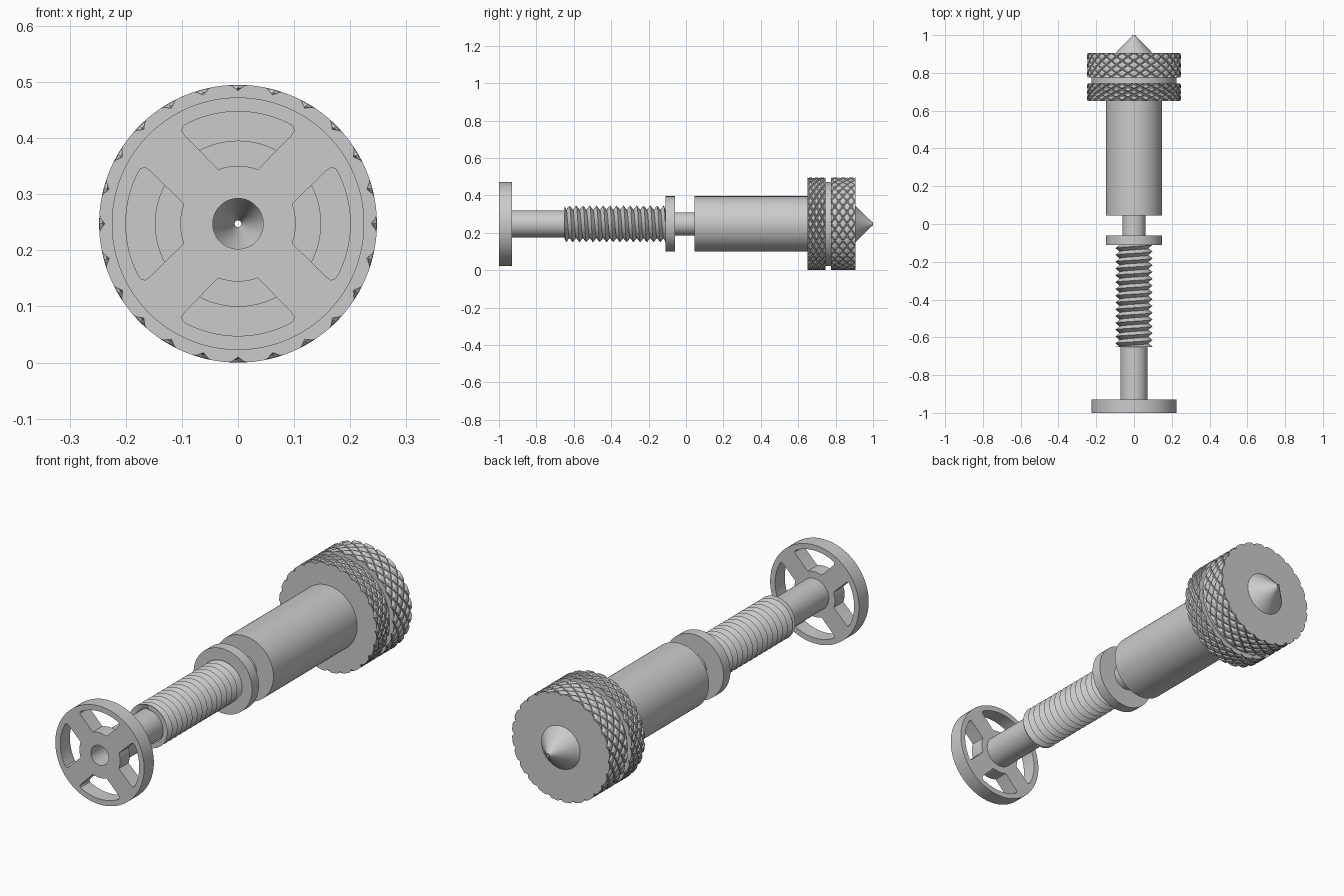
import bpy, bmesh, math
from math import sin, cos, pi, radians

if "Cube" in bpy.data.objects:
    bpy.data.objects.remove(bpy.data.objects["Cube"])

R = 0.2475            # largest radius, also the height of the axis
BORE = 0.045


def point(r, a, y):
    return (r * sin(a), y, R + r * cos(a))


def finish(obj, angle=30):
    bm = bmesh.new()
    bm.from_mesh(obj.data)
    bmesh.ops.remove_doubles(bm, verts=bm.verts, dist=1e-5)
    bmesh.ops.recalc_face_normals(bm, faces=bm.faces)
    bm.to_mesh(obj.data)
    bm.free()
    bpy.ops.object.select_all(action='DESELECT')
    obj.select_set(True)
    bpy.context.view_layer.objects.active = obj
    bpy.ops.object.shade_smooth_by_angle(angle=radians(angle))
    return obj


def make(name, verts, faces, angle=30):
    mesh = bpy.data.meshes.new(name)
    mesh.from_pydata(verts, [], faces)
    obj = bpy.data.objects.new(name, mesh)
    bpy.context.collection.objects.link(obj)
    return finish(obj, angle)


def lathe(name, profile, segs=96, dent=None):
    """Turn a closed (radius, y) outline around the long axis."""
    n = len(profile)
    verts, faces = [], []
    for j in range(segs):
        for i, (r, y) in enumerate(profile):
            verts.append(point(r - (dent(i, j) if dent else 0), 2 * pi * j / segs, y))
    for j in range(segs):
        k = (j + 1) % segs
        for i in range(n):
            m = (i + 1) % n
            faces.append((j * n + i, j * n + m, k * n + m, k * n + i))
    return make(name, verts, faces)


def knurl(name, y0, y1, count=24, periods=3, step=12, depth=0.01):
    """Ring with two crossing sets of helical V grooves."""
    rows = periods * step
    profile = [(R, y0 + (y1 - y0) * i / rows) for i in range(rows + 1)]
    profile += [(0.09, y1), (0.09, y0)]

    def dent(i, j):
        if i > rows:
            return 0
        t = min(abs(p / step - round(p / step)) for p in (j + i, j - i))
        return depth * max(0, 1 - t / 0.2)
    return lathe(name, profile, count * step, dent)


def thread(name, y0, y1, crest, root, turns, segs=64):
    """Continuous V thread, clipped flat at both ends."""
    pitch = (y1 - y0) / turns
    total = (turns + 2) * segs
    verts, faces = [], []
    for i in range(total):
        for r, shift in ((crest, 0), (root, 0.5)):
            y = y0 + pitch * (i / segs + shift - 1.25)
            verts.append(point(r, 2 * pi * i / segs, min(max(y, y0), y1)))
    for i in range(total - 1):
        a, b = 2 * i, 2 * i + 2
        faces.append((a, b, b + 1, a + 1))
        if i + segs + 1 < total:
            c, d = a + 2 * segs, b + 2 * segs
            faces.append((a + 1, b + 1, d, c))
    return make(name, verts, faces)


def handwheel(name, y0, y1):
    """Flat disc outline with a centre hole and four rounded windows."""
    def ring(r, n):
        return [(r * cos(2 * pi * i / n), r * sin(2 * pi * i / n)) for i in range(n)]

    side = [(0.174, 0.0975), (0.166, 0.1005), (0.157, 0.0945)]
    window = [(0.2 * cos(radians(a)), 0.2 * sin(radians(a))) for a in range(-26, 27, 4)]
    window += side
    window += [(0.103 * cos(radians(a)), 0.103 * sin(radians(a))) for a in range(20, -21, -5)]
    window += [(u, -v) for u, v in reversed(side)]
    loops = [ring(0.225, 96), ring(BORE, 48)]
    for q in range(4):
        c, s = round(cos(q * pi / 2)), round(sin(q * pi / 2))
        loops.append([(u * c - v * s, u * s + v * c) for u, v in window])

    curve = bpy.data.curves.new(name, 'CURVE')
    curve.dimensions = '2D'
    curve.fill_mode = 'BOTH'
    curve.extrude = (y1 - y0) / 2
    for loop in loops:
        sp = curve.splines.new('POLY')
        sp.points.add(len(loop) - 1)
        for p, (u, v) in zip(sp.points, loop):
            p.co = (u, v, 0, 1)
        sp.use_cyclic_u = True
    obj = bpy.data.objects.new(name, curve)
    obj.location = (0, (y0 + y1) / 2, R)
    obj.rotation_euler = (pi / 2, 0, 0)
    bpy.context.collection.objects.link(obj)
    bpy.ops.object.select_all(action='DESELECT')
    obj.select_set(True)
    bpy.context.view_layer.objects.active = obj
    bpy.ops.object.convert(target='MESH')
    return finish(bpy.context.view_layer.objects.active)


# Handwheel at the front end
handwheel("handwheel", -1.0, -0.93)

# Hollow shaft with collar and neck
lathe("shaft", [(BORE, -0.93), (0.072, -0.93), (0.072, -0.11), (0.148, -0.11),
                (0.148, -0.06), (0.062, -0.06), (0.062, 0.06), (BORE, 0.06)])

# Screw thread around the shaft
thread("screw_thread", -0.65, -0.11, 0.098, 0.076, 15)

# Barrel and the core that carries the knurled rings
lathe("barrel", [(BORE, 0.045), (0.148, 0.045), (0.148, 0.67), (0.225, 0.67),
                 (0.225, 0.88), (BORE, 0.88)])

# Knurled grip rings
knurl("rear_grip_ring", 0.65, 0.745)
knurl("tip_grip_ring", 0.775, 0.905)

# Conical tip with a small outlet
lathe("cone_tip", [(BORE, 0.88), (0.098, 0.88), (0.098, 0.905), (0.012, 0.993),
                   (0.009, 1.0), (0.006, 1.0), (0.006, 0.97)])
